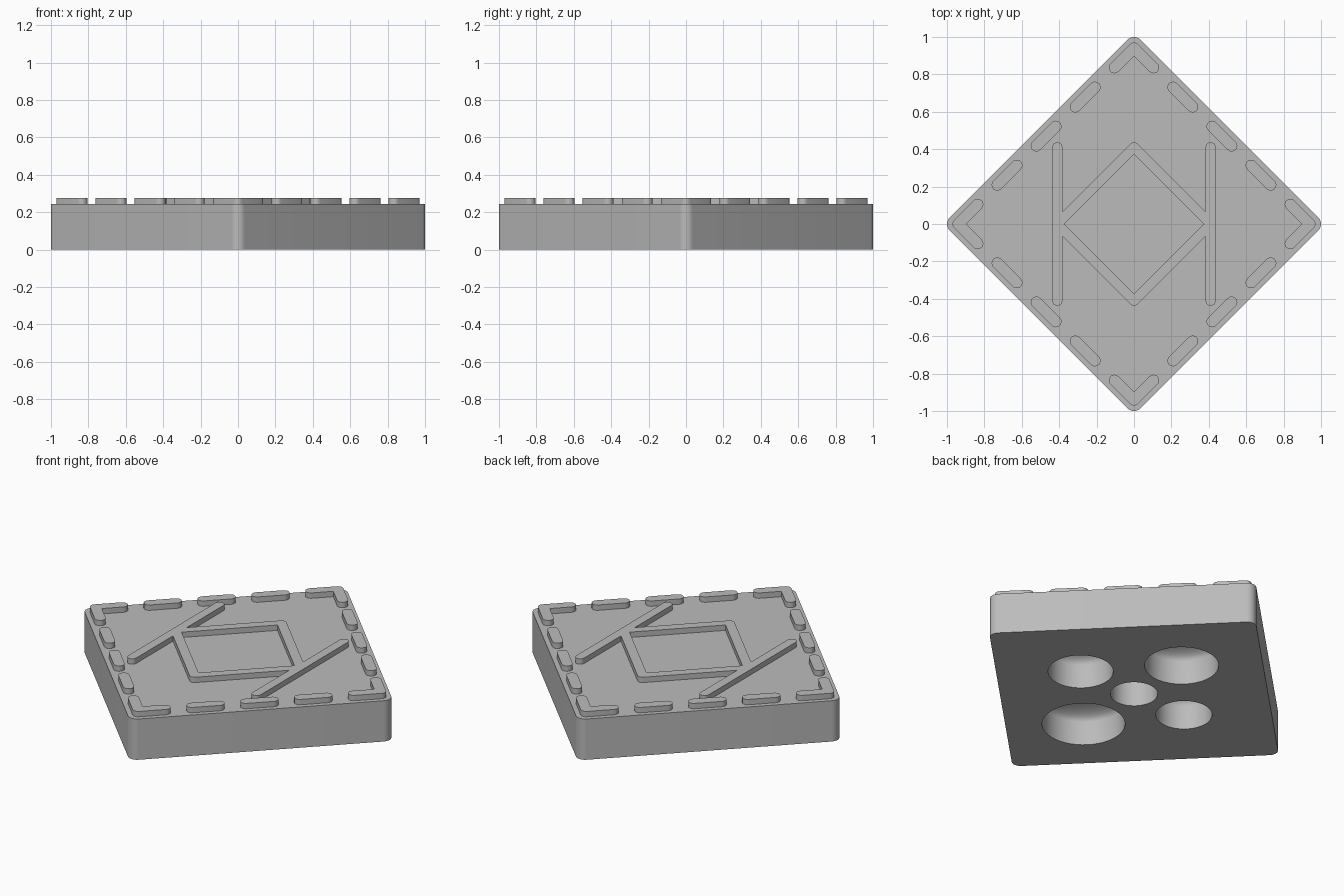
import bpy, bmesh, math
from mathutils import Vector

cube = bpy.data.objects.get("Cube")
if cube:
    bpy.data.objects.remove(cube, do_unlink=True)

PLATE_TOP, RELIEF_TOP = 0.243, 0.275
STROKE = 0.03

grey = bpy.data.materials.new("plain grey")
grey.use_nodes = True
grey.diffuse_color = (0.5, 0.5, 0.5, 1)
grey.node_tree.nodes["Principled BSDF"].inputs["Base Color"].default_value = (0.5, 0.5, 0.5, 1)


def make_object(name, bm):
    bmesh.ops.recalc_face_normals(bm, faces=bm.faces)
    mesh = bpy.data.meshes.new(name)
    bm.to_mesh(mesh)
    bm.free()
    mesh.materials.append(grey)
    obj = bpy.data.objects.new(name, mesh)
    bpy.context.collection.objects.link(obj)
    return obj


def prism(name, outline, z0, z1):
    """Extrude a flat outline from z0 up to z1."""
    bm = bmesh.new()
    face = bm.faces.new([bm.verts.new((x, y, z0)) for x, y in outline])
    top = bmesh.ops.extrude_face_region(bm, geom=[face])["geom"]
    bmesh.ops.translate(bm, vec=(0, 0, z1 - z0),
                        verts=[v for v in top if isinstance(v, bmesh.types.BMVert)])
    return make_object(name, bm)


def arc(centre, radius, start, end, steps):
    angles = [start + (end - start) * i / steps for i in range(steps + 1)]
    return [(centre[0] + radius * math.cos(a), centre[1] + radius * math.sin(a)) for a in angles]


def bar(name, a, b, radius=STROKE):
    """Raised straight stroke with round ends."""
    a, b = Vector(a), Vector(b)
    d = math.atan2(b.y - a.y, b.x - a.x)
    q = math.pi / 2
    outline = arc(b, radius, d - q, d + q, 12) + arc(a, radius, d + q, d + 3 * q, 12)
    return prism(name, outline, PLATE_TOP - 0.01, RELIEF_TOP)


def combine(base, others, operation):
    for other in others:
        mod = base.modifiers.new("combine", "BOOLEAN")
        mod.operation, mod.solver, mod.object = operation, "EXACT", other
        bpy.context.view_layer.objects.active = base
        bpy.ops.object.modifier_apply(modifier=mod.name)
        bpy.data.objects.remove(other, do_unlink=True)


def smooth(obj):
    bpy.ops.object.select_all(action="DESELECT")
    obj.select_set(True)
    bpy.context.view_layer.objects.active = obj
    bpy.ops.object.shade_smooth_by_angle(angle=math.radians(30))


def turned(point, quarter):
    x, y = point
    for _ in range(quarter):
        x, y = -y, x
    return x, y


# Diamond plate with rounded corners
radius = 0.05
outline = []
for k in range(4):
    a = k * math.pi / 2
    centre = turned((1 - radius, 0), k)
    outline += arc(centre, radius, a - math.pi / 4, a + math.pi / 4, 10)
plate = prism("plate", outline, 0, PLATE_TOP)


# Blind round sockets in the underside, with domed ends
def socket_cutter(x, y, r, depth, dome):
    profile = [(r, -0.05)] + [(r * math.cos(t), depth + dome * math.sin(t))
                              for t in [i * math.pi / 16 for i in range(8)]]
    bm = bmesh.new()
    n = 48
    rings = [[bm.verts.new((x + p * math.cos(i * math.tau / n), y + p * math.sin(i * math.tau / n), z))
              for i in range(n)] for p, z in profile]
    for lo, hi in zip(rings, rings[1:]):
        for i in range(n):
            bm.faces.new((lo[i], lo[(i + 1) % n], hi[(i + 1) % n], hi[i]))
    bm.faces.new(rings[0])
    bm.faces.new(rings[-1])
    return make_object("socket_cutter", bm)


sockets = [(0, 0, 0.128), (-0.352, 0, 0.152), (0.376, 0, 0.176), (0, 0.4, 0.2), (0, -0.424, 0.224)]
combine(plate, [socket_cutter(x, y, r, 0.14, 0.07) for x, y, r in sockets], "DIFFERENCE")
smooth(plate)

# Dashed border: a corner chevron and three dashes for each side
REACH = 0.94
unit = REACH / 9
for k in range(4):
    tip = turned((REACH, 0), k)
    arms = [bar("corner_chevron", tip, turned((REACH - unit, s * unit), k)) for s in (1, -1)]
    combine(arms[0], arms[1:], "UNION")
    smooth(arms[0])
    for i in (2, 4, 6):
        ends = [turned((REACH - j * unit, j * unit), k) for j in (i, i + 1)]
        smooth(bar("border_dash", *ends))

# Central diamond frame joined to two upright bars
R = 0.41
corners = [turned((R, 0), k) for k in range(4)]
strokes = [bar("centre_frame", corners[k], corners[(k + 1) % 4], 0.027) for k in range(4)]
strokes += [bar("upright_bar", (s * R, -R), (s * R, R), 0.027) for s in (1, -1)]
combine(strokes[0], strokes[1:], "UNION")
smooth(strokes[0])
